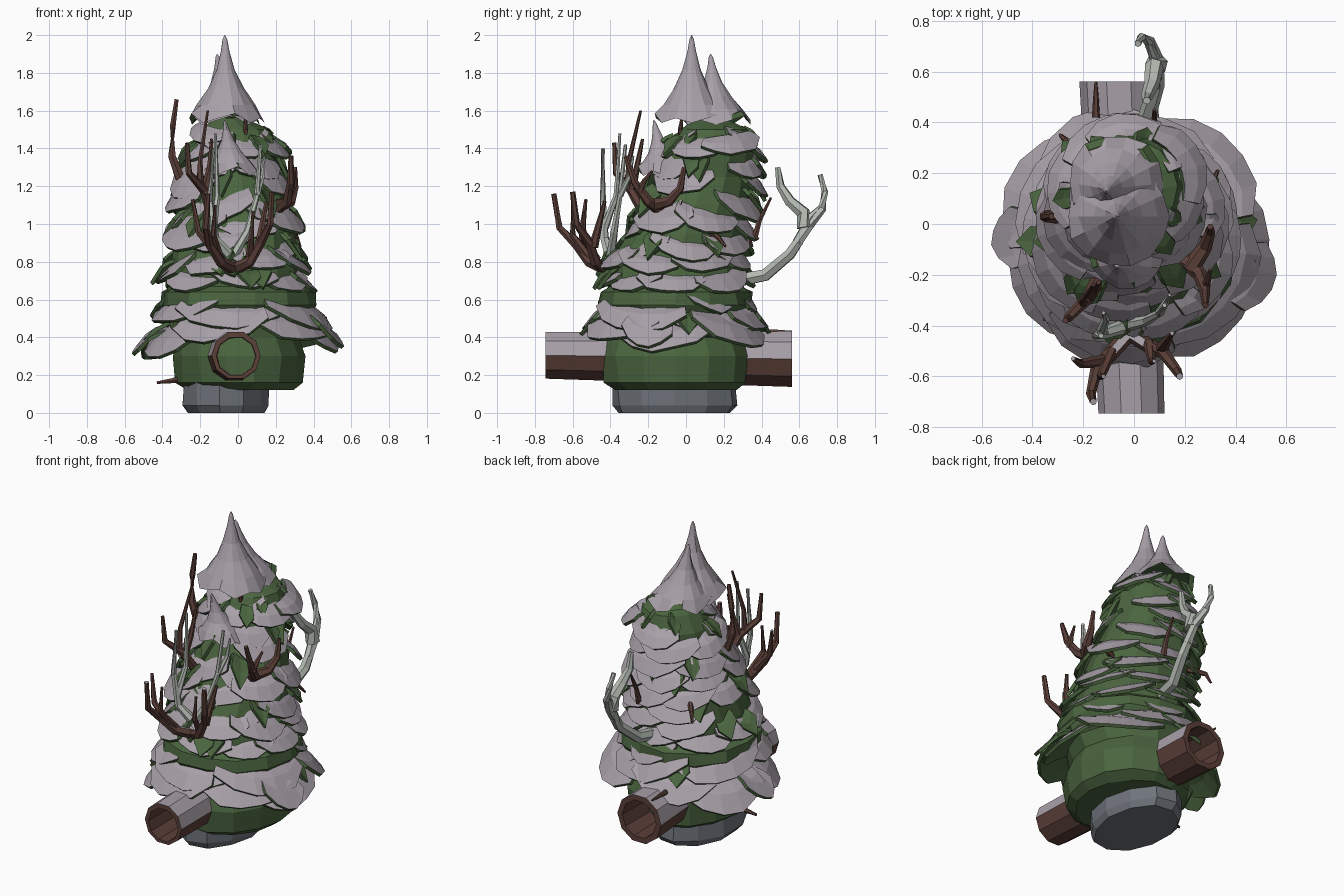
import bpy, bmesh, math, random
from mathutils import Vector

random.seed(11)
old = bpy.data.objects.get("Cube")
if old:
    bpy.data.objects.remove(old)


def material(name, rgb):
    mat = bpy.data.materials.new(name)
    mat.use_nodes = True
    mat.diffuse_color = (*rgb, 1)
    mat.node_tree.nodes["Principled BSDF"].inputs["Base Color"].default_value = (*rgb, 1)
    return mat


snow = material("snow", (0.39, 0.35, 0.39))
green = material("needle green", (0.07, 0.13, 0.05))
brown = material("bark brown", (0.105, 0.05, 0.04))
stone = material("stone grey", (0.16, 0.175, 0.2))
pale = material("pale antler", (0.45, 0.49, 0.44))


def finish(name, bm, mats, recalc=True):
    if recalc:
        bmesh.ops.recalc_face_normals(bm, faces=bm.faces)
    mesh = bpy.data.meshes.new(name)
    bm.to_mesh(mesh)
    bm.free()
    for mat in mats:
        mesh.materials.append(mat)
    obj = bpy.data.objects.new(name, mesh)
    bpy.context.collection.objects.link(obj)
    return obj


def ring(cx, cy, z, rx, ry, n, jitter=0.0, turn=0.0):
    points = []
    for i in range(n):
        a = math.tau * (i + turn) / n
        k = 1 + random.uniform(-jitter, jitter)
        points.append(Vector((cx + rx * k * math.cos(a), cy + ry * k * math.sin(a), z)))
    return points


def loft(bm, rings):
    """Skin closed rings together, cap both ends, return faces per band."""
    loops = [[bm.verts.new(p) for p in r] for r in rings]
    n = len(loops[0])
    bands = []
    for low, high in zip(loops, loops[1:]):
        bands.append([bm.faces.new((low[i], low[(i + 1) % n], high[(i + 1) % n], high[i]))
                      for i in range(n)])
    bands.append([bm.faces.new(loops[0][::-1]), bm.faces.new(loops[-1])])
    return bands


# Stone base
bm = bmesh.new()
loft(bm, [ring(-0.065, -0.06, z, 0.23 * k, 0.33 * k, 11, 0.04)
          for z, k in ((0, 0.9), (0.04, 1), (0.16, 1))])
finish("stone_base", bm, [stone])

# Green inner body: height, radius, centre x, centre y
BODY = [(0.12, 0.28, 0.01, -0.055), (0.16, 0.335, 0.01, -0.055), (0.3, 0.35, 0.01, -0.055),
        (0.4, 0.32, 0, -0.055), (0.5, 0.37, 0, -0.05), (0.57, 0.415, 0, -0.055),
        (0.64, 0.41, 0, -0.055), (0.67, 0.36, 0, -0.055), (0.8, 0.34, -0.02, -0.06),
        (0.95, 0.31, -0.01, 0), (1.1, 0.28, -0.02, 0.05), (1.25, 0.25, -0.04, 0.1),
        (1.4, 0.23, -0.02, 0.14), (1.5, 0.18, -0.01, 0.15), (1.56, 0.08, -0.05, 0.13)]
bm = bmesh.new()
loft(bm, [ring(cx, cy, z, r, r * (1.15 if z < 0.45 else 1), 14, 0.025) for z, r, cx, cy in BODY])
finish("green_body", bm, [green])


def axis(z):
    for a, b in zip(BODY, BODY[1:]):
        if z <= b[0]:
            t = max(0, (z - a[0]) / (b[0] - a[0]))
            return [p + (q - p) * t for p, q in zip(a, b)]
    return BODY[-1]


def bough(bm, angle, width, zb, height, r, tilt, steps=5):
    """One drooping, ragged plate that hugs the body and flares outward."""
    z, body_r, cx, cy = axis(zb + height / 2)
    lift = random.uniform(-0.02, 0.02)
    lean = random.uniform(-0.07, 0.07)
    rows = [[], [], []]
    for j in range(steps + 1):
        u = j / steps
        a = angle + (u - 0.5) * width
        reach = 0.4 + 0.6 * math.sin(math.pi * u) ** 0.6 + random.uniform(-0.08, 0.08)
        for row, (out, drop) in enumerate(((0, 0), (0.6, 0.45), (1, 1))):
            inner = r * 0.68
            rad = inner + (r - inner) * out * (0.45 + 0.55 * reach) + lift * 0.5
            x, y = cx + rad * math.cos(a), cy + rad * 0.98 * math.sin(a)
            h = zb + height * (1 - drop * reach) + lift + lean * (u - 0.5) + tilt * x
            rows[row].append(bm.verts.new((x, y, h)))
    for top, low in zip(rows, rows[1:]):
        for j in range(steps):
            bm.faces.new((top[j], low[j], low[j + 1], top[j + 1]))


def plate_object(name, bm, top):
    obj = finish(name, bm, [top, green], recalc=False)
    mod = obj.modifiers.new("thickness", "SOLIDIFY")
    mod.thickness = 0.02
    mod.offset = -1
    mod.material_offset = 1
    mod.material_offset_rim = 1


# Snowy bough tiers: lower height, radius, plate count, drop, tilt
TIERS = [(0.32, 0.535, 7, 0.17, 0.06), (0.45, 0.49, 6, 0.15, -0.05), (0.66, 0.435, 8, 0.11, -0.04),
         (0.74, 0.425, 8, 0.12, 0.04), (0.84, 0.395, 7, 0.13, -0.04), (0.94, 0.385, 7, 0.14, 0.03),
         (1.04, 0.365, 7, 0.14, -0.05), (1.15, 0.34, 6, 0.14, 0.04), (1.25, 0.315, 6, 0.13, -0.03),
         (1.35, 0.3, 6, 0.1, 0.03), (1.42, 0.25, 5, 0.08, 0)]
# Bare directions per tier, in degrees
BARE = {3: (165,), 4: (165,), 6: (10,), 7: (-90, 15), 8: (10,), 9: (150,), 10: (30, 150)}

tufts = bmesh.new()
for t, (zb, r, count, height, tilt) in enumerate(TIERS):
    bm = bmesh.new()
    for i in range(count):
        angle = math.tau * (i + 0.5 * (t % 2) + random.uniform(-0.15, 0.15)) / count
        gaps = [abs(math.remainder(angle - math.radians(d), math.tau)) for d in BARE.get(t, ())]
        if any(g < 0.4 for g in gaps):
            continue
        # the lowest tier rises over the log at front and back
        rise = 0.09 * abs(math.sin(angle)) ** 3 if t == 0 else 0
        bough(bm, angle, math.tau / count * 1.28, zb + rise, height,
              r * random.uniform(0.96, 1.04), tilt)
    plate_object("bough_tier_%d" % (t + 1), bm, snow)
    # pointed green tufts between the snow plates
    for i in range(3 if t else 0):
        bough(tufts, random.uniform(0, math.tau), 0.3, zb, height, r * 1.02, tilt, steps=2)
plate_object("needle_tufts", tufts, green)

# Boughs over the back of the green band, and the wide tips at the sides
bm = bmesh.new()
for degrees in (30, 85, 130, 175):
    bough(bm, math.radians(degrees), 0.9, 0.53, 0.17, 0.435, 0)
bough(bm, math.radians(-18), 0.55, 0.35, 0.16, 0.58, 0)
bough(bm, math.radians(180), 0.5, 0.33, 0.14, 0.565, 0)
plate_object("back_boughs", bm, snow)


def snow_cone(name, base, tip, radius, n=14):
    """Concave peaked cap with a ragged rim and a green underside."""
    bm = bmesh.new()
    base, tip = Vector(base), Vector(tip)
    rings = []
    for t, k in ((0, 1), (0.16, 0.76), (0.36, 0.47), (0.58, 0.25), (0.8, 0.12), (0.95, 0.06), (1, 0.01)):
        c = base.lerp(tip, t)
        rings.append(ring(c.x, c.y, c.z, radius * k, radius * k, n, 0.05))
    for i, p in enumerate(rings[0]):
        p.z += 0.025 * (i % 3 - 1)
    under = [Vector((p.x, p.y, p.z + 0.03)).lerp(base, 0.15) for p in rings[0]]
    bands = loft(bm, [under] + rings)
    for f in bands[0] + bands[-1][:1]:
        f.material_index = 1
    finish(name, bm, [snow, green])


snow_cone("top_cap", (-0.06, 0.03, 1.56), (-0.07, 0.03, 2.0), 0.2)
snow_cone("back_cap", (-0.07, 0.16, 1.55), (-0.11, 0.13, 1.9), 0.19)
snow_cone("front_cap", (-0.03, -0.11, 1.28), (-0.07, -0.17, 1.55), 0.15)

# Hollow log running front to back, snow on its upper sides
bm = bmesh.new()
rings = []
for x, y, z, r in ((-0.01, -0.3, 0.3, 0.1), (-0.01, -0.745, 0.3, 0.105), (-0.01, -0.745, 0.305, 0.13),
                   (-0.06, 0.56, 0.285, 0.155), (-0.06, 0.56, 0.285, 0.12), (-0.06, 0.2, 0.285, 0.11)):
    rings.append([Vector((x + p.x, y, z + p.y)) for p in ring(0, 0, 0, r, r, 10)])
outer = loft(bm, rings)[2]
bmesh.ops.recalc_face_normals(bm, faces=bm.faces)
for f in outer:
    f.normal_update()
    f.material_index = int(f.normal.z > 0.2)
finish("hollow_log", bm, [brown, snow])


def branch(bm, radius, *points):
    """Tapered six-sided tube along a path."""
    pts = [Vector(p) for p in points]
    rings = []
    for i, p in enumerate(pts):
        way = pts[min(i + 1, len(pts) - 1)] - pts[max(i - 1, 0)]
        turn = way.to_track_quat("Z", "Y")
        r = radius * (1 - 0.65 * i / (len(pts) - 1))
        rings.append([p + turn @ q for q in ring(0, 0, 0, r, r, 6)])
    loft(bm, rings)


def antler(name, mat, branches, snowy=False):
    bm = bmesh.new()
    for radius, *points in branches:
        branch(bm, radius, *points)
    bmesh.ops.recalc_face_normals(bm, faces=bm.faces)
    if snowy:
        for f in bm.faces:
            f.normal_update()
            f.material_index = int(f.normal.z > 0.75)
    finish(name, bm, [mat, snow])


antler("front_antler", brown, [
    (0.04, (-0.02, -0.3, 0.8), (-0.02, -0.43, 0.76), (-0.09, -0.51, 0.8), (-0.15, -0.58, 0.89),
     (-0.17, -0.67, 0.98), (-0.16, -0.7, 1.16)),
    (0.026, (-0.12, -0.54, 0.85), (-0.21, -0.55, 0.96), (-0.24, -0.53, 1.13)),
    (0.024, (-0.09, -0.5, 0.81), (-0.13, -0.6, 0.94), (-0.12, -0.6, 1.1)),
    (0.04, (-0.02, -0.3, 0.8), (-0.02, -0.43, 0.76), (0.06, -0.48, 0.8), (0.12, -0.51, 0.9),
     (0.17, -0.58, 1.0), (0.18, -0.6, 1.17)),
    (0.026, (0.11, -0.49, 0.88), (0.13, -0.46, 1.0), (0.15, -0.43, 1.12)),
    (0.024, (0.06, -0.47, 0.81), (0.07, -0.54, 0.92), (0.08, -0.54, 1.07))], snowy=True)

antler("front_pale_antler", pale, [
    (0.03, (-0.03, -0.4, 0.82), (-0.12, -0.43, 0.92), (-0.15, -0.44, 1.12), (-0.13, -0.44, 1.4)),
    (0.022, (-0.13, -0.43, 0.98), (-0.11, -0.37, 1.15), (-0.12, -0.35, 1.48)),
    (0.026, (-0.03, -0.4, 0.82), (0.05, -0.38, 0.96), (0.1, -0.35, 1.15), (0.12, -0.32, 1.42)),
    (0.018, (0.1, -0.35, 1.15), (0.13, -0.3, 1.25), (0.14, -0.28, 1.36))])

antler("right_front_antler", brown, [
    (0.032, (-0.13, -0.2, 1.02), (-0.18, -0.29, 1.18), (-0.26, -0.37, 1.27), (-0.27, -0.38, 1.43)),
    (0.024, (-0.18, -0.29, 1.16), (-0.15, -0.26, 1.3), (-0.14, -0.23, 1.45)),
    (0.02, (-0.2, -0.31, 1.2), (-0.2, -0.3, 1.34), (-0.16, -0.24, 1.6))])

antler("right_antler", brown, [
    (0.034, (-0.22, 0.04, 1.2), (-0.31, 0.03, 1.25), (-0.35, 0.03, 1.36), (-0.345, 0.03, 1.52),
     (-0.325, 0.03, 1.66))])

antler("left_antler", brown, [
    (0.036, (0.2, -0.14, 1.08), (0.26, -0.2, 1.12), (0.28, -0.27, 1.22), (0.28, -0.32, 1.36)),
    (0.036, (0.22, -0.18, 1.1), (0.28, -0.09, 1.12), (0.3, -0.03, 1.19), (0.3, -0.01, 1.3)),
    (0.02, (0.28, -0.25, 1.17), (0.29, -0.22, 1.23), (0.3, -0.18, 1.28))])

antler("back_antler", pale, [
    (0.04, (0.03, 0.22, 0.69), (0.05, 0.42, 0.73), (0.09, 0.55, 0.84), (0.09, 0.65, 0.99),
     (0.06, 0.72, 1.08), (0.03, 0.735, 1.17), (0.015, 0.71, 1.26)),
    (0.045, (0.09, 0.63, 0.98), (0.08, 0.62, 1.06), (0.07, 0.55, 1.12), (0.05, 0.5, 1.2),
     (0.05, 0.485, 1.3)),
    (0.03, (0.09, 0.59, 0.9), (0.08, 0.66, 1.04), (0.06, 0.71, 1.09))])

# Loose twigs
antler("twigs", brown, [
    (0.022, (-0.25, -0.08, 0.19), (-0.35, -0.1, 0.17), (-0.43, -0.1, 0.16)),
    (0.02, (0.08, 0.36, 0.92), (0.08, 0.39, 1.02), (0.08, 0.45, 1.14)),
    (0.02, (0.27, 0.1, 0.98), (0.31, 0.17, 0.93), (0.33, 0.21, 0.88)),
    (0.02, (-0.2, 0.25, 0.98), (-0.27, 0.33, 0.94), (-0.29, 0.35, 0.88)),
    (0.02, (0.03, -0.02, 1.4), (0.04, -0.03, 1.5), (0.04, -0.02, 1.6)),
    (0.016, (-0.15, 0.42, 0.43), (-0.15, 0.5, 0.43), (-0.15, 0.56, 0.43))])
